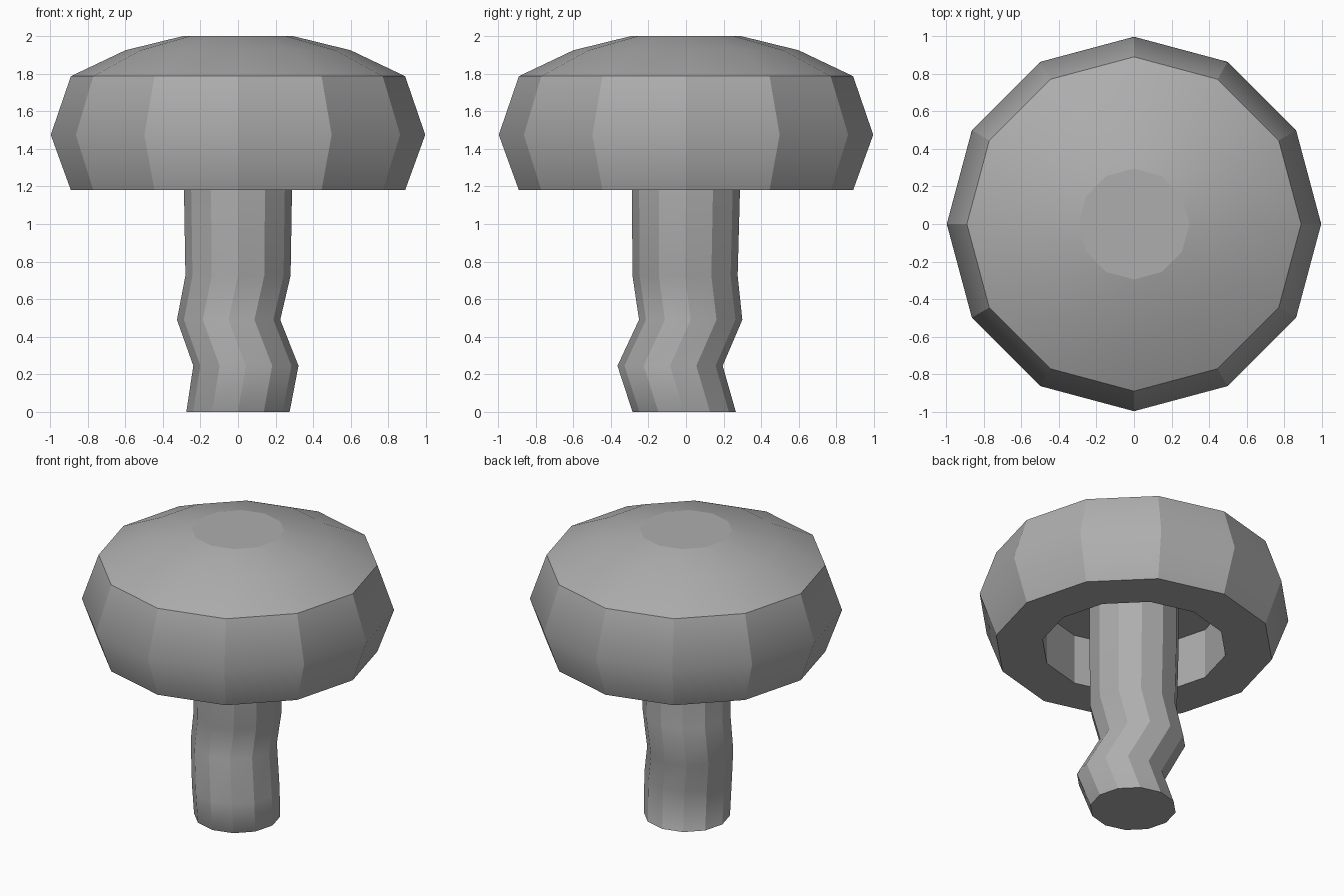
import bpy, bmesh
from math import cos, sin, tau

SIDES = 12

cube = bpy.data.objects.get("Cube")
if cube:
    bpy.data.objects.remove(cube, do_unlink=True)

grey = bpy.data.materials.new("mid_grey")
grey.use_nodes = True
COLOUR = (0.42, 0.42, 0.42, 1)
grey.diffuse_color = COLOUR
grey.node_tree.nodes["Principled BSDF"].inputs["Base Color"].default_value = COLOUR


def ring_body(name, rings, creases, rounded=()):
    """Skin twelve-sided rings (x, y, z, radius) and close both ends.

    creases: rings with a hard edge; rounded: bands shaded smoothly all round.
    """
    bm = bmesh.new()
    loops = [[bm.verts.new((x + r * cos(tau * k / SIDES),
                            y + r * sin(tau * k / SIDES), z))
              for k in range(SIDES)] for x, y, z, r in rings]
    for low, high in zip(loops, loops[1:]):
        for k in range(SIDES):
            n = (k + 1) % SIDES
            bm.faces.new((low[k], low[n], high[n], high[k]))
    bm.faces.new(loops[0][::-1])
    bm.faces.new(loops[-1])
    bmesh.ops.recalc_face_normals(bm, faces=bm.faces[:])

    # hard edges on the chosen rings and between the flat columns
    for face in bm.faces:
        face.smooth = True
    for i, loop in enumerate(loops):
        for k in range(SIDES):
            if i in creases:
                bm.edges.get((loop[k], loop[(k + 1) % SIDES])).smooth = False
            if i + 1 < len(loops) and i not in rounded:
                bm.edges.get((loop[k], loops[i + 1][k])).smooth = False

    mesh = bpy.data.meshes.new(name)
    bm.to_mesh(mesh)
    bm.free()
    mesh.materials.append(grey)
    obj = bpy.data.objects.new(name, mesh)
    bpy.context.collection.objects.link(obj)
    return obj


# mushroom cap: hollow underside, bulging rim, rounded dome with a flat crown
cap_profile = [(1.53, 0.59), (1.18, 0.59), (1.18, 0.89), (1.475, 0.997),
               (1.787, 0.89), (1.925, 0.60), (2.0, 0.295)]
ring_body("cap", [(0, 0, z, r) for z, r in cap_profile],
          creases={0, 1, 2, 4, 6}, rounded={4, 5})

# crooked stem reaching up into the hollow
ring_body("stem", [(0, -0.01, 0, 0.275), (0.042, -0.085, 0.245, 0.28),
                   (-0.05, 0.025, 0.49, 0.275), (0, -0.005, 0.725, 0.28),
                   (0, 0, 1.2, 0.288), (0, 0, 1.54, 0.288)],
          creases={0, 5})
